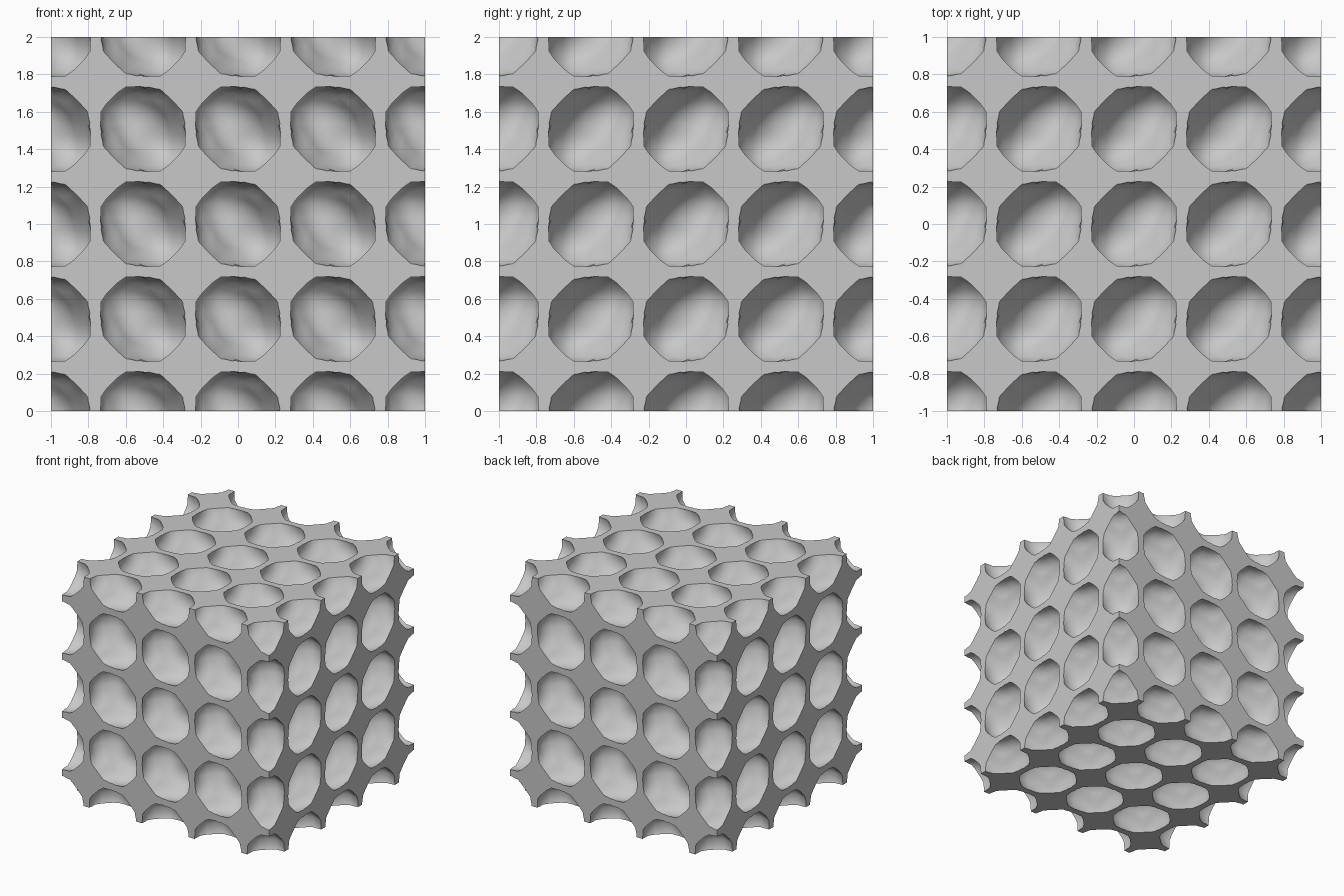
import bpy
import bmesh
import math
from mathutils import Vector

PITCH = 0.508    # distance between neighbouring hollows
RADIUS = 0.225   # hollow reach along each axis
ROUND = 0.232    # sphere the hollow facets are eased towards
PINCH = 0.2      # how strongly the hollows lean towards a four-cornered shape
STEPS = range(-2, 3)

default = bpy.data.objects.get("Cube")
if default:
    bpy.data.objects.remove(default, do_unlink=True)

# Single plain grey
grey = bpy.data.materials.new("light grey")
grey.use_nodes = True
colour = (0.58, 0.58, 0.58, 1)
grey.diffuse_color = colour
grey.node_tree.nodes["Principled BSDF"].inputs["Base Color"].default_value = colour


def new_mesh(name, bm):
    mesh = bpy.data.meshes.new(name)
    bm.normal_update()
    bm.to_mesh(mesh)
    bm.free()
    mesh.materials.append(grey)
    return mesh


def new_object(name, bm):
    obj = bpy.data.objects.new(name, new_mesh(name, bm))
    obj.location.z = 1
    bpy.context.scene.collection.objects.link(obj)
    return obj


# Solid block standing on the ground
bm = bmesh.new()
bmesh.ops.create_cube(bm, size=2)
block = new_object("dimpled_block", bm)

# One hollow: a chamfered cube, rounded, then swollen at four alternate corners
bm = bmesh.new()
bmesh.ops.create_cube(bm, size=2 * RADIUS)
chamfer = RADIUS * (1 - math.tan(math.pi / 8))
bmesh.ops.bevel(bm, geom=bm.edges[:], offset=chamfer, offset_type='OFFSET',
                segments=1, profile=0.5, affect='EDGES')
bmesh.ops.subdivide_edges(bm, edges=bm.edges[:], cuts=2, use_grid_fill=True)
for v in bm.verts:
    d = v.co.normalized()
    v.co = v.co.lerp(d * ROUND, 0.5)
    v.co *= 1 - PINCH * 3 * math.sqrt(3) * d.x * d.y * d.z
bmesh.ops.triangulate(bm, faces=bm.faces[:])
hollow = new_mesh("hollow", bm)

# Repeat the hollow over the faces, edges and corners, leaving the core solid
bm = bmesh.new()
cells = [Vector((x, y, z)) for x in STEPS for y in STEPS for z in STEPS
         if max(abs(x), abs(y), abs(z)) == 2]
for cell in cells:
    done = len(bm.verts)
    bm.from_mesh(hollow)
    bm.verts.ensure_lookup_table()
    bmesh.ops.translate(bm, verts=bm.verts[done:], vec=cell * PITCH)
cutter = new_object("hollow_cutter", bm)
cutter.hide_render = True
bpy.data.meshes.remove(hollow)

# Carve the hollows out
carve = block.modifiers.new("carve", 'BOOLEAN')
carve.operation = 'DIFFERENCE'
carve.solver = 'EXACT'
carve.object = cutter

bpy.context.view_layer.update()
bpy.ops.object.select_all(action='DESELECT')
block.select_set(True)
bpy.context.view_layer.objects.active = block
bpy.ops.object.modifier_apply(modifier=carve.name)
bpy.data.objects.remove(cutter, do_unlink=True)

# Smooth hollows with crisp rims
bpy.ops.object.shade_smooth_by_angle(angle=math.radians(45))
